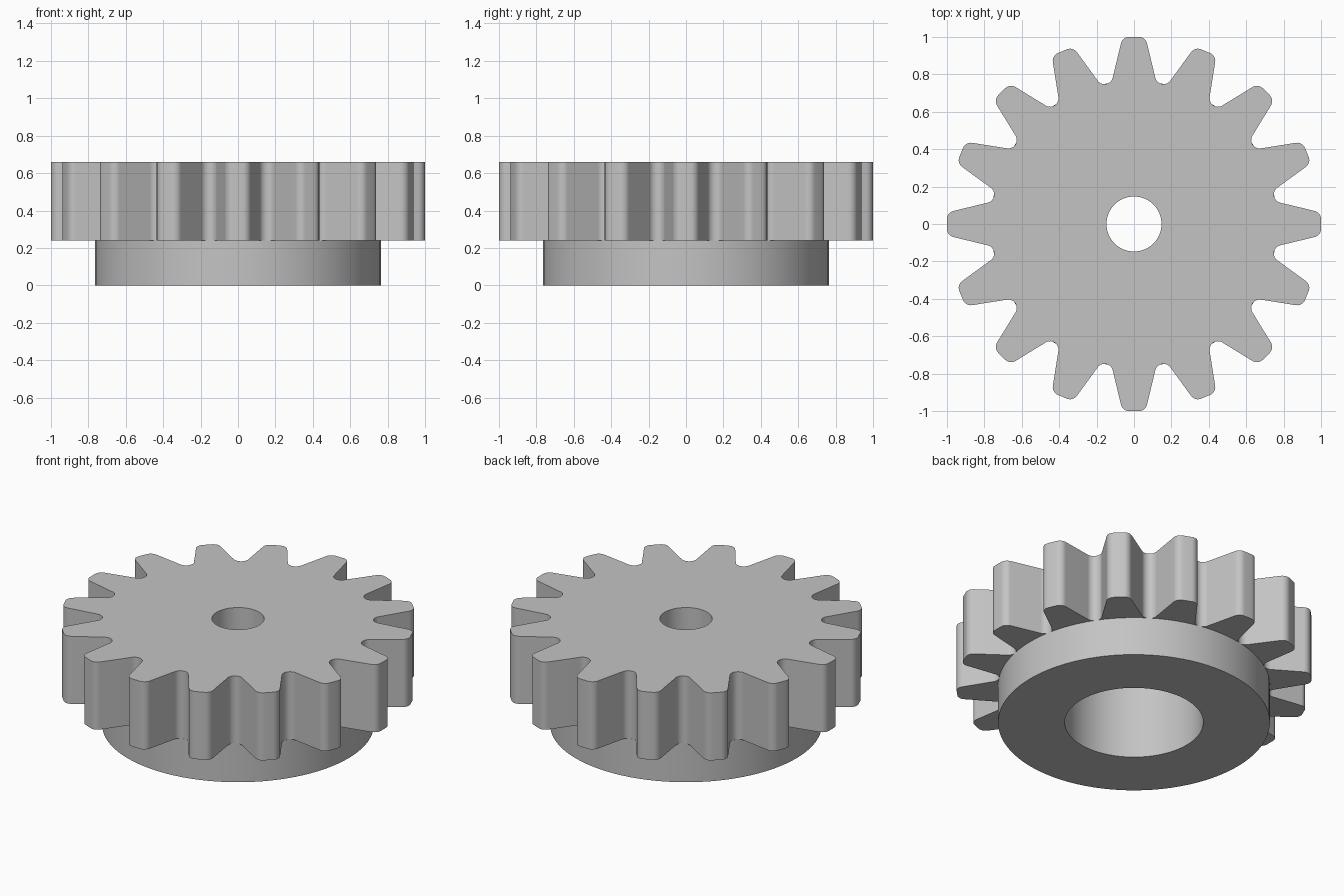
import bpy, bmesh
from math import sin, cos, pi, radians, tau

TEETH = 16
Z_SHOULDER, Z_STEP, Z_TOP = 0.24, 0.49, 0.66
R_BORE, R_SOCKET, R_HUB = 0.147, 0.39, 0.765
SECTOR = tau / TEETH
PER_SECTOR = 6

cube = bpy.data.objects.get("Cube")
if cube:
    bpy.data.objects.remove(cube, do_unlink=True)

grey = bpy.data.materials.new("plain grey")
grey.use_nodes = True
colour = (0.55, 0.55, 0.55, 1)
grey.diffuse_color = colour
grey.node_tree.nodes["Principled BSDF"].inputs["Base Color"].default_value = colour


def finish(bm, name):
    mesh = bpy.data.meshes.new(name)
    bm.to_mesh(mesh)
    bm.free()
    mesh.materials.append(grey)
    obj = bpy.data.objects.new(name, mesh)
    bpy.context.collection.objects.link(obj)
    bpy.ops.object.select_all(action="DESELECT")
    obj.select_set(True)
    bpy.context.view_layer.objects.active = obj
    bpy.ops.object.shade_smooth_by_angle(angle=radians(30))


def arc(centre, radius, start, end, steps=8):
    angles = [radians(start + (end - start) * i / steps) for i in range(steps + 1)]
    return [(centre[0] + radius * cos(a), centre[1] + radius * sin(a)) for a in angles]


def ring(bm, radius, z):
    count = TEETH * PER_SECTOR
    angles = [SECTOR * (i / PER_SECTOR - 0.5) for i in range(count)]
    return [bm.verts.new((radius * cos(a), radius * sin(a), z)) for a in angles]


def bridge(bm, upper, lower):
    n = len(upper)
    for i in range(n):
        j = (i + 1) % n
        bm.faces.new((upper[i], lower[i], lower[j], upper[j]))


# Hub with a wide socket below and a narrow bore through to the top
bm = bmesh.new()
profile = [(0.74, Z_SHOULDER), (R_HUB, Z_SHOULDER), (R_HUB, 0), (R_SOCKET, 0),
           (R_SOCKET, Z_STEP), (R_BORE, Z_STEP), (R_BORE, Z_TOP)]
rings = [ring(bm, r, z) for r, z in profile]
for a, b in zip(rings, rings[1:]):
    bridge(bm, a, b)
finish(bm, "hub_and_bore")

# One tooth outline as (sideways, outward): rounded tip corner, rounded valley
ROUND, FLANK, VALLEY = 0.045, 13.3, 0.808
half = arc((0.026, 1 - ROUND), ROUND, 90, FLANK)
half += arc((VALLEY * sin(SECTOR / 2), VALLEY * cos(SECTOR / 2)), ROUND,
            180 + FLANK, 270 - 180 / TEETH)
tooth = [(-s, o) for s, o in reversed(half)] + half

# Toothed wheel
bm = bmesh.new()
top, bottom = [], []
for k in range(TEETH):
    c, s = cos(k * SECTOR), sin(k * SECTOR)
    for side, out in tooth[:-1]:
        x, y = out * c - side * s, out * s + side * c
        top.append(bm.verts.new((x, y, Z_TOP)))
        bottom.append(bm.verts.new((x, y, Z_SHOULDER)))
bridge(bm, top, bottom)
bore = ring(bm, R_BORE, Z_TOP)
step = len(tooth) - 1
for k in range(TEETH):
    ids = [(k * step + i) % len(top) for i in range(step + 1)]
    inner = [bore[(k * PER_SECTOR + i) % len(bore)] for i in range(PER_SECTOR + 1)]
    bm.faces.new([top[i] for i in ids] + inner[::-1])
    bm.faces.new([bottom[i] for i in reversed(ids)])
finish(bm, "toothed_wheel")
